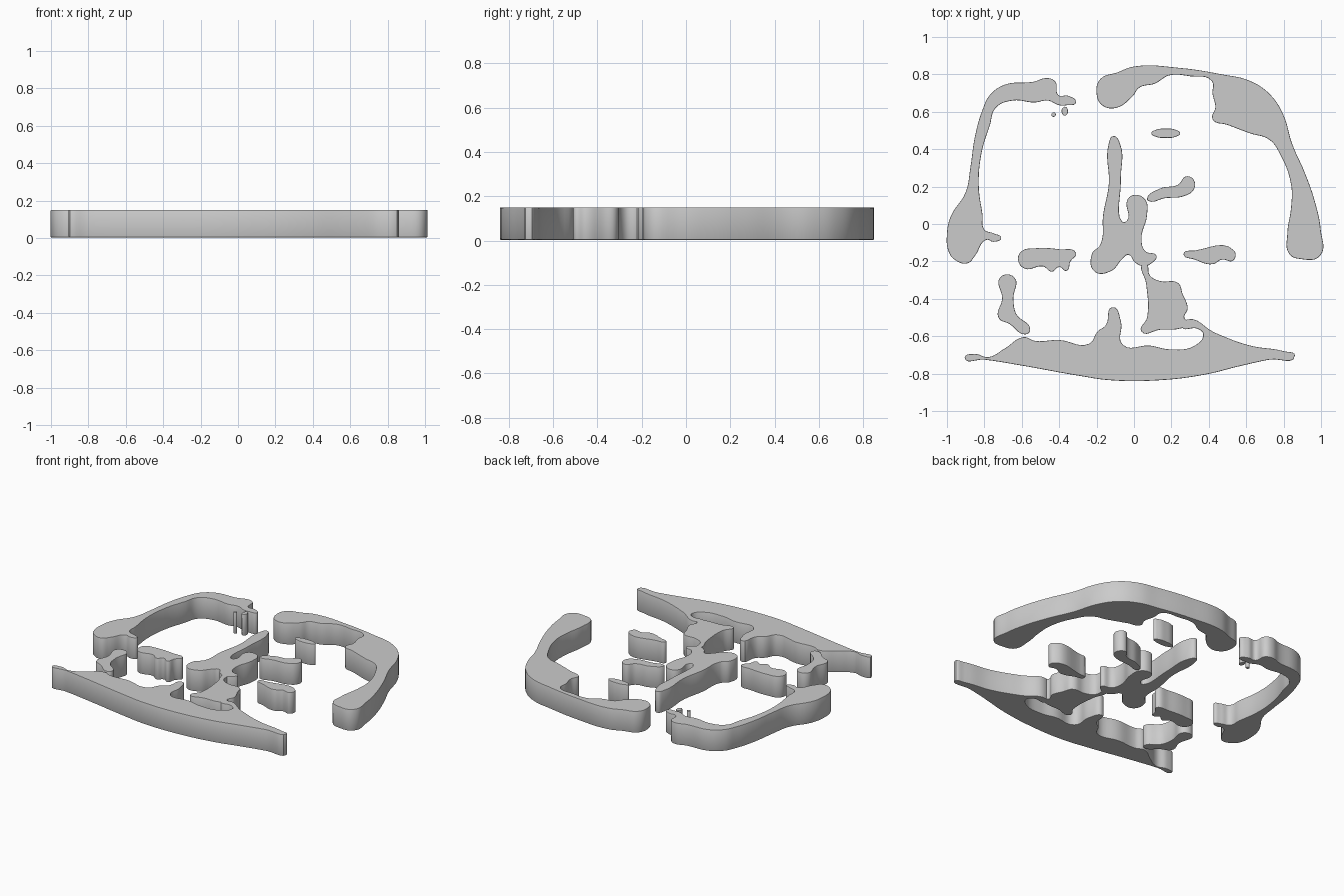
import bpy, math

BOTTOM, TOP, EDGE = 0.003, 0.15, 0.004


def slab(name, points):
    """Smooth closed outline raised to a flat slab with a softened rim."""
    curve = bpy.data.curves.new(name, 'CURVE')
    curve.dimensions = '2D'
    curve.fill_mode = 'BOTH'
    curve.resolution_u = 6
    curve.extrude = (TOP - BOTTOM) / 2 - EDGE
    curve.bevel_depth = EDGE
    curve.bevel_resolution = 1
    curve.offset = -EDGE
    spline = curve.splines.new('BEZIER')
    spline.bezier_points.add(len(points) - 1)
    for bp, (x, y) in zip(spline.bezier_points, points):
        bp.co = (x, y, 0)
        bp.handle_left_type = bp.handle_right_type = 'AUTO'
    spline.use_cyclic_u = True
    obj = bpy.data.objects.new(name, curve)
    bpy.context.collection.objects.link(obj)
    obj.location.z = (TOP + BOTTOM) / 2
    bpy.ops.object.select_all(action='DESELECT')
    obj.select_set(True)
    bpy.context.view_layer.objects.active = obj
    bpy.ops.object.convert(target='MESH')
    bpy.ops.object.shade_smooth_by_angle(angle=math.radians(35))


def oval(name, cx, cy, rx, ry):
    slab(name, [(cx + rx * math.cos(a * math.pi / 4), cy + ry * math.sin(a * math.pi / 4))
                for a in range(8)])


# Left outer arc with its ragged upper end
slab("left_arc", [
    (-0.31, 0.65), (-0.35, 0.685), (-0.405, 0.69), (-0.42, 0.76), (-0.46, 0.78),
    (-0.54, 0.76), (-0.69, 0.745), (-0.77, 0.69), (-0.81, 0.61), (-0.85, 0.47),
    (-0.875, 0.3), (-0.9, 0.17), (-0.98, 0.04), (-1.0, -0.05), (-0.99, -0.15),
    (-0.96, -0.19), (-0.89, -0.21), (-0.85, -0.17), (-0.79, -0.085), (-0.75, -0.095),
    (-0.71, -0.075), (-0.75, -0.05), (-0.80, -0.03), (-0.81, 0.05), (-0.83, 0.2),
    (-0.815, 0.38), (-0.77, 0.53), (-0.74, 0.62), (-0.65, 0.66), (-0.53, 0.65),
    (-0.46, 0.66), (-0.40, 0.635), (-0.36, 0.635)])
oval("small_fleck", -0.43, 0.585, 0.012, 0.012)
oval("large_fleck", -0.37, 0.603, 0.017, 0.024)

# Right outer arc with its wide shoulder
slab("right_arc", [
    (-0.2, 0.695), (-0.18, 0.775), (-0.09, 0.81), (0, 0.842), (0.24, 0.835),
    (0.47, 0.80), (0.62, 0.765), (0.73, 0.69), (0.80, 0.58), (0.845, 0.43),
    (0.915, 0.27), (0.97, 0.11), (0.998, -0.03), (0.995, -0.17), (0.89, -0.187),
    (0.83, -0.16), (0.82, -0.05), (0.84, 0.09), (0.84, 0.21), (0.78, 0.375),
    (0.725, 0.45), (0.62, 0.485), (0.50, 0.53), (0.42, 0.56), (0.435, 0.625),
    (0.42, 0.695), (0.415, 0.765), (0.3, 0.79), (0.19, 0.795), (0.11, 0.75),
    (0.03, 0.73), (-0.01, 0.68), (-0.1, 0.62), (-0.17, 0.635)])

# Tall central stroke with the shorter lobe beside it
slab("central_stroke", [
    (-0.11, 0.47), (-0.135, 0.43), (-0.135, 0.21), (-0.165, 0.05), (-0.18, -0.11),
    (-0.225, -0.16), (-0.21, -0.255), (-0.12, -0.25), (-0.065, -0.19), (-0.03, -0.165),
    (0.005, -0.205), (0.05, -0.225), (0.10, -0.205), (0.12, -0.17), (0.06, -0.145),
    (0.04, -0.08), (0.07, 0.05), (0.06, 0.13), (0, 0.155), (-0.035, 0.13),
    (-0.04, 0.015), (-0.065, 0.015), (-0.07, 0.24), (-0.075, 0.43)])

# Block joining the central stroke to the base
slab("lower_block", [
    (0.045, -0.21), (0.065, -0.21), (0.085, -0.275), (0.14, -0.305), (0.235, -0.315),
    (0.26, -0.375), (0.287, -0.45), (0.27, -0.505), (0.31, -0.525), (0.25, -0.558),
    (0.14, -0.565), (0.04, -0.575), (0.07, -0.5), (0.065, -0.32)])

# Small inner pieces
oval("upper_oval", 0.17, 0.485, 0.077, 0.025)
slab("comma_piece", [
    (0.07, 0.135), (0.14, 0.19), (0.235, 0.21), (0.28, 0.255), (0.32, 0.235),
    (0.32, 0.185), (0.27, 0.15), (0.165, 0.138), (0.08, 0.122)])
slab("left_bar", [
    (-0.62, -0.19), (-0.6, -0.145), (-0.53, -0.13), (-0.4, -0.135), (-0.31, -0.155),
    (-0.34, -0.2), (-0.36, -0.25), (-0.4, -0.23), (-0.44, -0.255), (-0.485, -0.227),
    (-0.585, -0.238)])
slab("right_bar", [
    (0.265, -0.16), (0.325, -0.142), (0.535, -0.142), (0.53, -0.195), (0.47, -0.19),
    (0.42, -0.215), (0.325, -0.19)])
slab("left_hook", [
    (-0.715, -0.285), (-0.64, -0.285), (-0.645, -0.4), (-0.63, -0.48), (-0.555, -0.565),
    (-0.58, -0.59), (-0.665, -0.535), (-0.725, -0.5), (-0.705, -0.4)])

# Broad base with pointed ends, a spike and a curled right lip
slab("base", [
    (-0.905, -0.715), (-0.85, -0.695), (-0.78, -0.712), (-0.69, -0.665), (-0.59, -0.605),
    (-0.53, -0.625), (-0.4, -0.62), (-0.24, -0.64), (-0.195, -0.575), (-0.15, -0.54),
    (-0.115, -0.445), (-0.07, -0.52), (-0.06, -0.645), (0.085, -0.65), (0.19, -0.67),
    (0.325, -0.65), (0.37, -0.59), (0.34, -0.56), (0.255, -0.55), (0.285, -0.51),
    (0.43, -0.58), (0.62, -0.65), (0.80, -0.68), (0.86, -0.705), (0.725, -0.725),
    (0.565, -0.76), (0.38, -0.805), (0.14, -0.835), (-0.13, -0.835), (-0.29, -0.812),
    (-0.61, -0.755), (-0.8, -0.725)])
